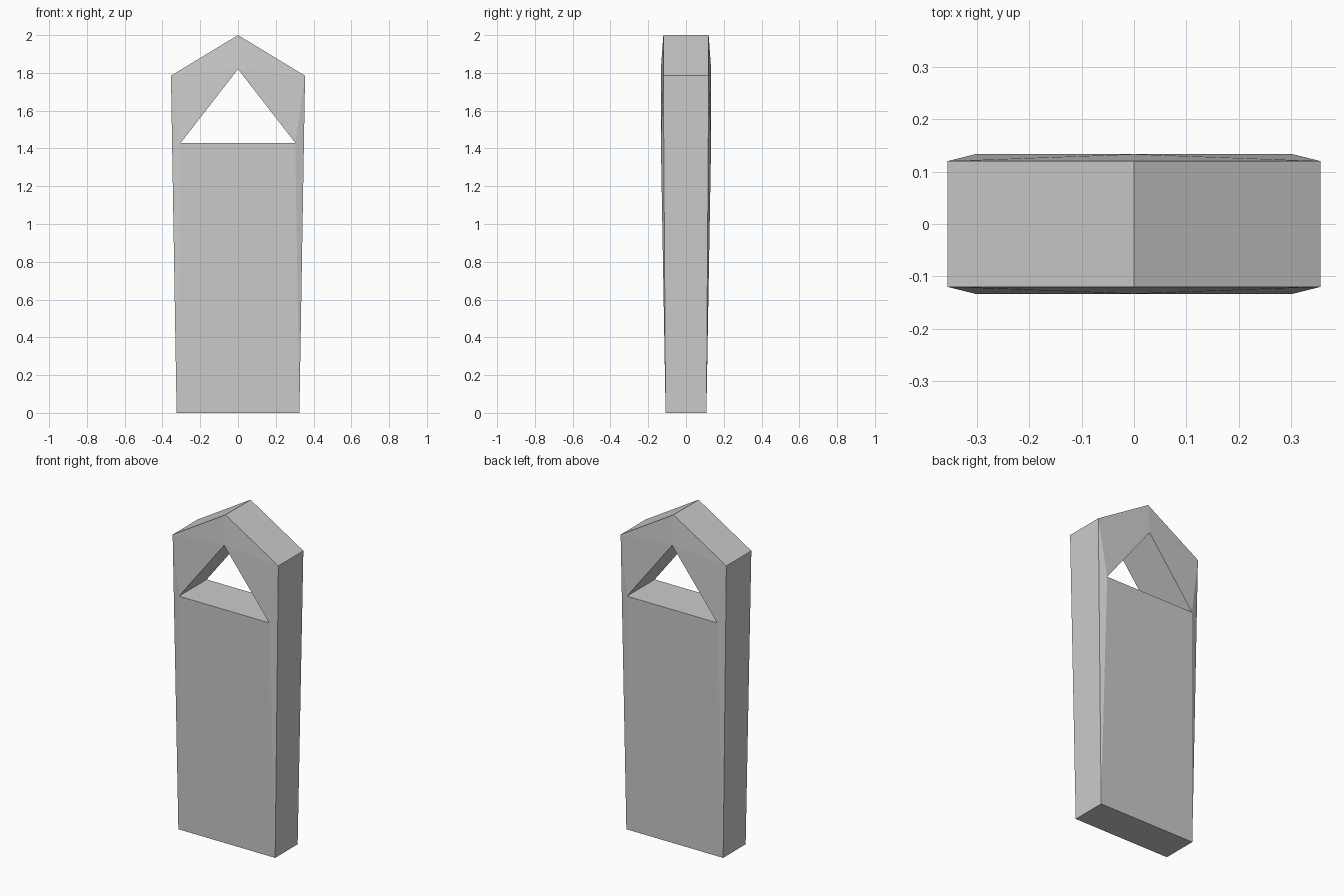
import bpy
import bmesh

cube = bpy.data.objects.get("Cube")
if cube:
    bpy.data.objects.remove(cube, do_unlink=True)

# Plain grey stone
grey = bpy.data.materials.new("plain grey")
grey.use_nodes = True
colour = (0.6, 0.6, 0.6, 1)
grey.diffuse_color = colour
grey.node_tree.nodes["Principled BSDF"].inputs["Base Color"].default_value = colour

# Half-profile points: half width, half depth, height
POINTS = {
    "base": (0.325, 0.108, 0),
    "shoulder": (0.355, 0.12, 1.785),
    "peak": (0, 0.12, 2),
    "sill": (0.303, 0.133, 1.43),
    "hole_top": (0, 0.133, 1.82),
}

bm = bmesh.new()
verts = {}


def vert(name, x_side, y_side):
    """Get a mirrored corner, shared where it lies on the centre line."""
    x, y, z = POINTS[name]
    key = (name, x_side if x else 0, y_side)
    if key not in verts:
        verts[key] = bm.verts.new((x * x_side, y * y_side, z))
    return verts[key]


def face(*corners):
    bm.faces.new([vert(*c) for c in corners])


for y in (-1, 1):
    # Lower panel below the opening
    face(("base", -1, y), ("base", 1, y), ("sill", 1, y), ("sill", -1, y))
    for x in (-1, 1):
        # Side sliver and gable facets around the opening
        for names in (("base", "shoulder", "sill"),
                      ("shoulder", "hole_top", "sill"),
                      ("shoulder", "peak", "hole_top")):
            face(*[(n, x, y) for n in names])

# Sides, roof slopes and slanted walls of the opening
for x in (-1, 1):
    for a, b in (("base", "shoulder"), ("shoulder", "peak"), ("sill", "hole_top")):
        face((a, x, -1), (b, x, -1), (b, x, 1), (a, x, 1))

# Underside and floor of the opening
for name in ("base", "sill"):
    face((name, -1, -1), (name, 1, -1), (name, 1, 1), (name, -1, 1))

bmesh.ops.recalc_face_normals(bm, faces=bm.faces[:])
mesh = bpy.data.meshes.new("gabled_slab")
bm.to_mesh(mesh)
bm.free()
mesh.materials.append(grey)
slab = bpy.data.objects.new("gabled_slab", mesh)
bpy.context.collection.objects.link(slab)
